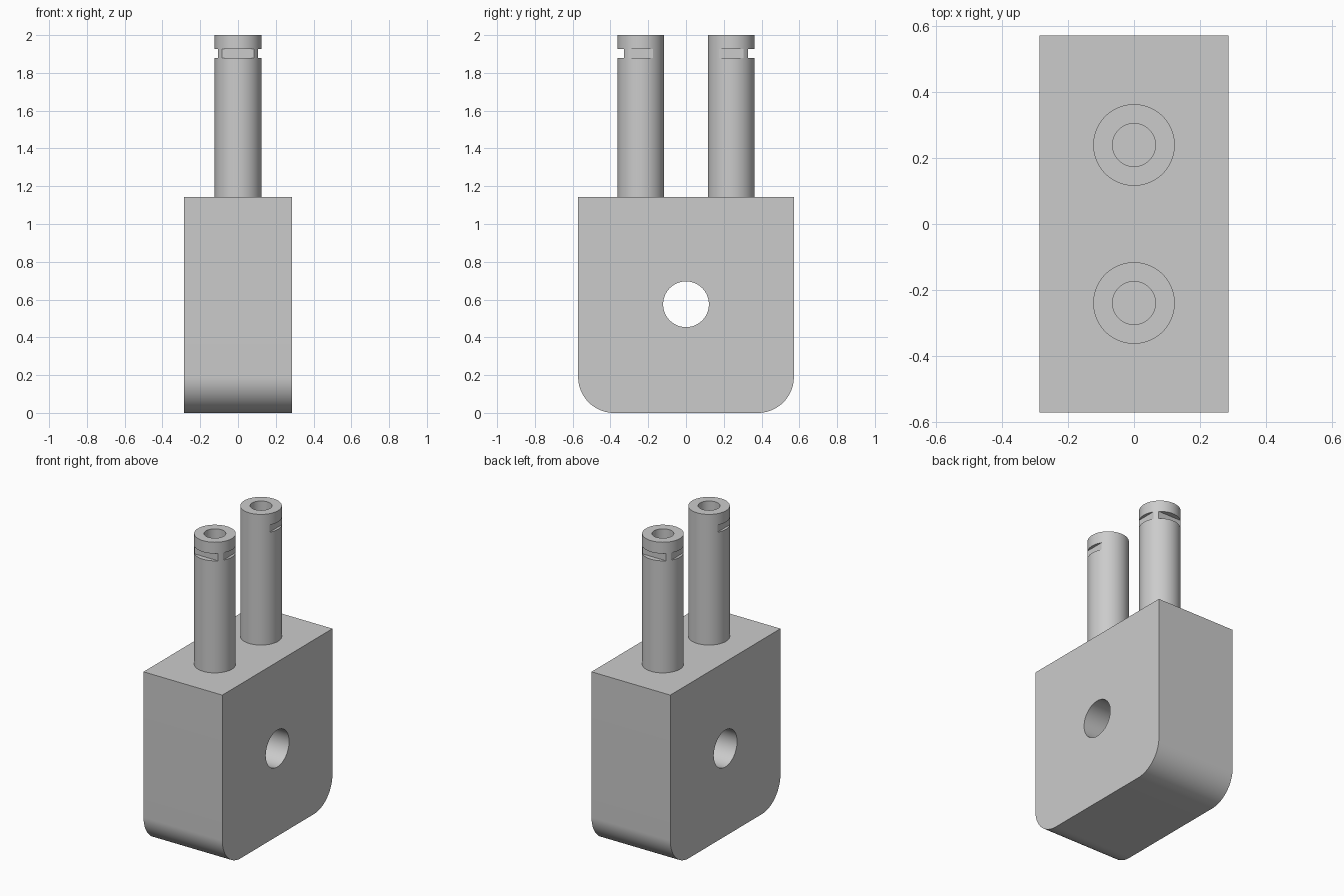
import bpy, bmesh, math
from mathutils import Matrix

if "Cube" in bpy.data.objects:
    bpy.data.objects.remove(bpy.data.objects["Cube"])

W, D, H, R = 0.286, 0.571, 1.143, 0.19      # body half width, half depth, height, corner radius
PIN_Y, PIN_R, BORE_R = 0.239, 0.1235, 0.065

steel = bpy.data.materials.new("grey_metal")
steel.diffuse_color = (0.6, 0.6, 0.6, 1)
steel.use_nodes = True
steel.node_tree.nodes["Principled BSDF"].inputs["Base Color"].default_value = steel.diffuse_color


def make(name, bm):
    bmesh.ops.recalc_face_normals(bm, faces=bm.faces[:])
    mesh = bpy.data.meshes.new(name)
    bm.to_mesh(mesh)
    bm.free()
    mesh.materials.append(steel)
    ob = bpy.data.objects.new(name, mesh)
    bpy.context.collection.objects.link(ob)
    return ob


def cylinder(name, r, depth, matrix, sides=96):
    bm = bmesh.new()
    bmesh.ops.create_cone(bm, cap_ends=True, segments=sides, radius1=r, radius2=r,
                          depth=depth, matrix=matrix)
    return make(name, bm)


def box(name, center, size):
    bm = bmesh.new()
    bmesh.ops.create_cube(bm, size=1, matrix=Matrix.Translation(center) @ Matrix.Diagonal((*size, 1)))
    return make(name, bm)


def activate(ob):
    bpy.ops.object.select_all(action='DESELECT')
    ob.select_set(True)
    bpy.context.view_layer.objects.active = ob


def cut(ob, cutter):
    cutter.hide_render = True
    mod = ob.modifiers.new("cut", 'BOOLEAN')
    mod.operation, mod.solver, mod.object = 'DIFFERENCE', 'EXACT', cutter
    activate(ob)
    bpy.ops.object.modifier_apply(modifier=mod.name)
    bpy.data.objects.remove(cutter, do_unlink=True)


def smooth(ob):
    activate(ob)
    bpy.ops.object.shade_smooth_by_angle(angle=math.radians(30))


# Body: square-topped profile with rounded bottom corners, extruded along x
profile = [(D, H), (-D, H)]
for cy, start in ((-D + R, 180), (D - R, 270)):
    for i in range(25):
        a = math.radians(start + 90 * i / 24)
        profile.append((cy + R * math.cos(a), R + R * math.sin(a)))
bm = bmesh.new()
face = bm.faces.new([bm.verts.new((-W, y, z)) for y, z in profile])
ext = bmesh.ops.extrude_face_region(bm, geom=[face])
bmesh.ops.translate(bm, vec=(2 * W, 0, 0),
                    verts=[v for v in ext["geom"] if isinstance(v, bmesh.types.BMVert)])
body = make("body", bm)

# Cross hole through the body
cut(body, cylinder("hole_cutter", 0.121, 1,
                   Matrix.Translation((0, 0, 0.575)) @ Matrix.Rotation(math.pi / 2, 4, 'Y')))
smooth(body)

# Two bored pins, each with flat-bottomed notches on the outer side and both flanks
for name, s in (("front_pin", -1), ("back_pin", 1)):
    base, y = H - 0.02, s * PIN_Y
    pin = cylinder(name, PIN_R, 2 - base, Matrix.Translation((0, y, (2 + base) / 2)))
    cut(pin, cylinder("bore_cutter", BORE_R, 0.8, Matrix.Translation((0, y, 2)), 64))
    cut(pin, box("notch_cutter", (0, y + s * 0.19, 1.902), (0.4, 0.2, 0.048)))
    for side in (-1, 1):
        cut(pin, box("notch_cutter", (side * 0.205, y, 1.902), (0.2, 0.16, 0.048)))
    smooth(pin)
